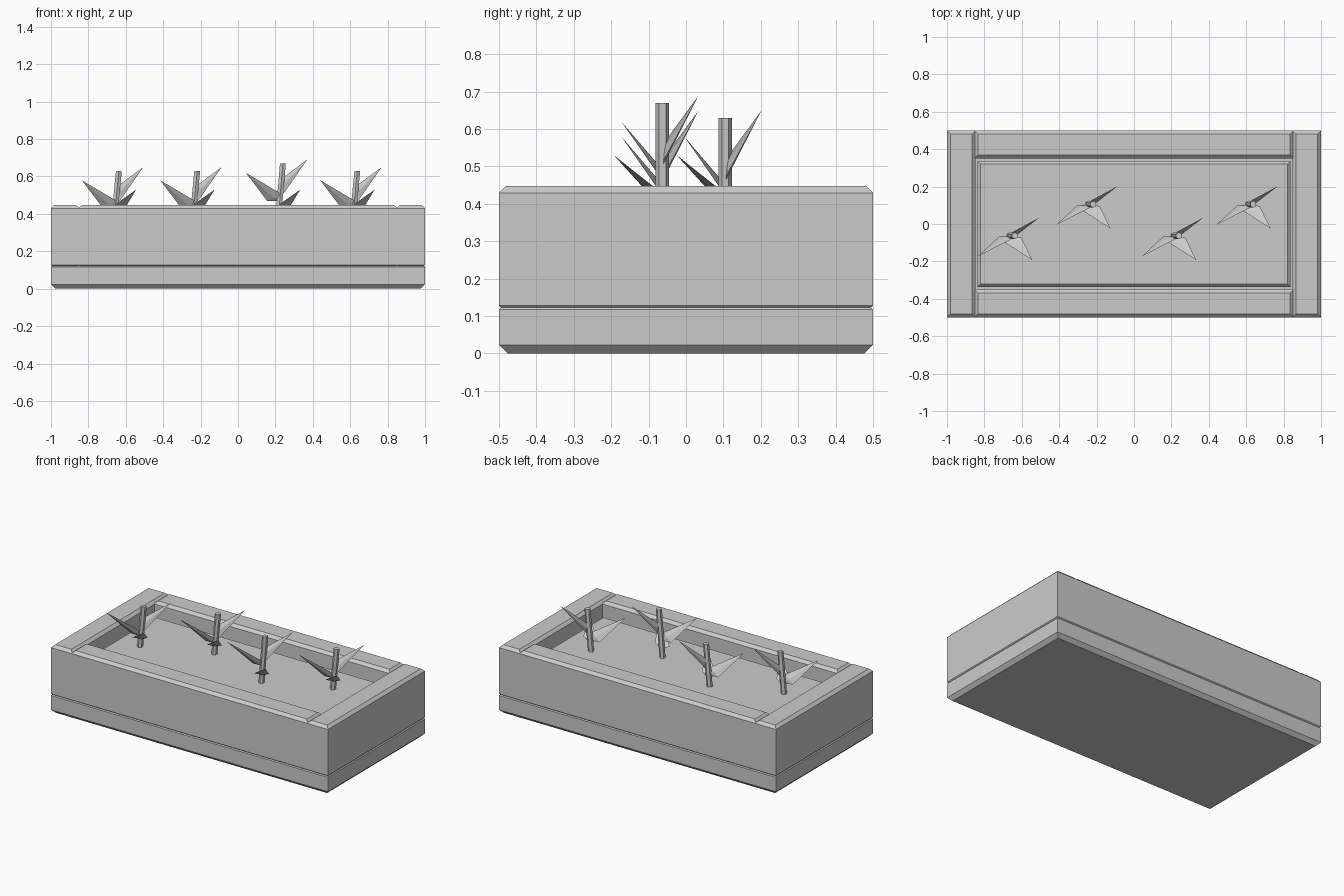
import bpy, bmesh
from mathutils import Vector

if "Cube" in bpy.data.objects:
    bpy.data.objects.remove(bpy.data.objects["Cube"])


def finish(bm, name):
    bmesh.ops.recalc_face_normals(bm, faces=bm.faces[:])
    mesh = bpy.data.meshes.new(name)
    bm.to_mesh(mesh)
    bm.free()
    obj = bpy.data.objects.new(name, mesh)
    bpy.context.collection.objects.link(obj)
    return obj


def block(name, lo, hi, chamfer):
    """Box with chamfered horizontal edges and sharp upright corners."""
    lo, hi = Vector(lo), Vector(hi)
    bm = bmesh.new()
    bmesh.ops.create_cube(bm, size=1)
    for v in bm.verts:
        v.co = (lo + hi) / 2 + v.co * (hi - lo)
    flat = [e for e in bm.edges if abs(e.verts[0].co.z - e.verts[1].co.z) < 1e-5]
    bmesh.ops.bevel(bm, geom=flat, offset=chamfer, segments=1, affect='EDGES')
    return finish(bm, name)


def leaf(name, root, side_a, side_b, tip, origin):
    """Pointed kite with a slight ridge on both faces."""
    pts = [Vector(p) for p in (root, side_a, side_b, tip)]
    mid = (pts[1] + pts[2]) / 2
    n = (pts[2] - pts[1]).cross(pts[3] - mid).normalized() * 0.007
    bm = bmesh.new()
    for p in pts + [mid + n, mid - n]:
        bm.verts.new(p + origin)
    bmesh.ops.convex_hull(bm, input=bm.verts[:])
    return finish(bm, name)


def stem(name, bottom, top, radius):
    bm = bmesh.new()
    bmesh.ops.create_cone(bm, cap_ends=True, segments=6, radius1=radius,
                          radius2=radius, depth=1)
    for v in bm.verts:
        v.co = Vector((v.co.x, v.co.y, 0)) + bottom.lerp(top, v.co.z + 0.5)
    return finish(bm, name)


# Planter base, walls and soil
block("planter_base", (-1, -0.5, 0), (1, 0.5, 0.14), 0.023)
for name, s in (("left", -1), ("right", 1)):
    x = sorted((s * 0.847, s))
    block(name + "_wall", (x[0], -0.5, 0.11), (x[1], 0.5, 0.447), 0.018)
for name, s in (("front", -1), ("back", 1)):
    y = sorted((s * 0.35, s * 0.5))
    block(name + "_wall", (-0.853, y[0], 0.11), (0.853, y[1], 0.447), 0.018)
block("soil", (-0.838, -0.338, 0.12), (0.838, 0.338, 0.36), 0.018)

# Plants: leaning stem with three pointed leaves (x, y, stem top, leaf lift)
plants = [(-0.637, -0.063, 0.63, 0), (-0.218, 0.105, 0.63, 0),
          (0.24, -0.063, 0.67, 0.04), (0.638, 0.105, 0.63, 0)]
leaves = [  # root, side, side, tip relative to the stem; lifted with height or not
    ((-0.01, 0, 0.43), (-0.085, -0.005, 0.43), (-0.022, -0.02, 0.475), (-0.198, -0.11, 0.58), 1),
    ((-0.005, 0, 0.46), (0.012, 0.005, 0.48), (-0.012, 0.02, 0.545), (0.13, 0.097, 0.65), 1),
    ((-0.015, 0, 0.41), (-0.055, -0.035, 0.425), (0.035, -0.01, 0.435), (0.093, -0.13, 0.53), 0),
]
for i, (x, y, top, lift) in enumerate(plants, 1):
    stem(f"plant_{i}_stem", Vector((x - 0.028, y, 0.34)), Vector((x, y, top)), 0.018)
    for j, (root, a, b, tip, follow) in enumerate(leaves, 1):
        leaf(f"plant_{i}_leaf_{j}", root, a, b, tip, Vector((x, y, lift * follow)))
